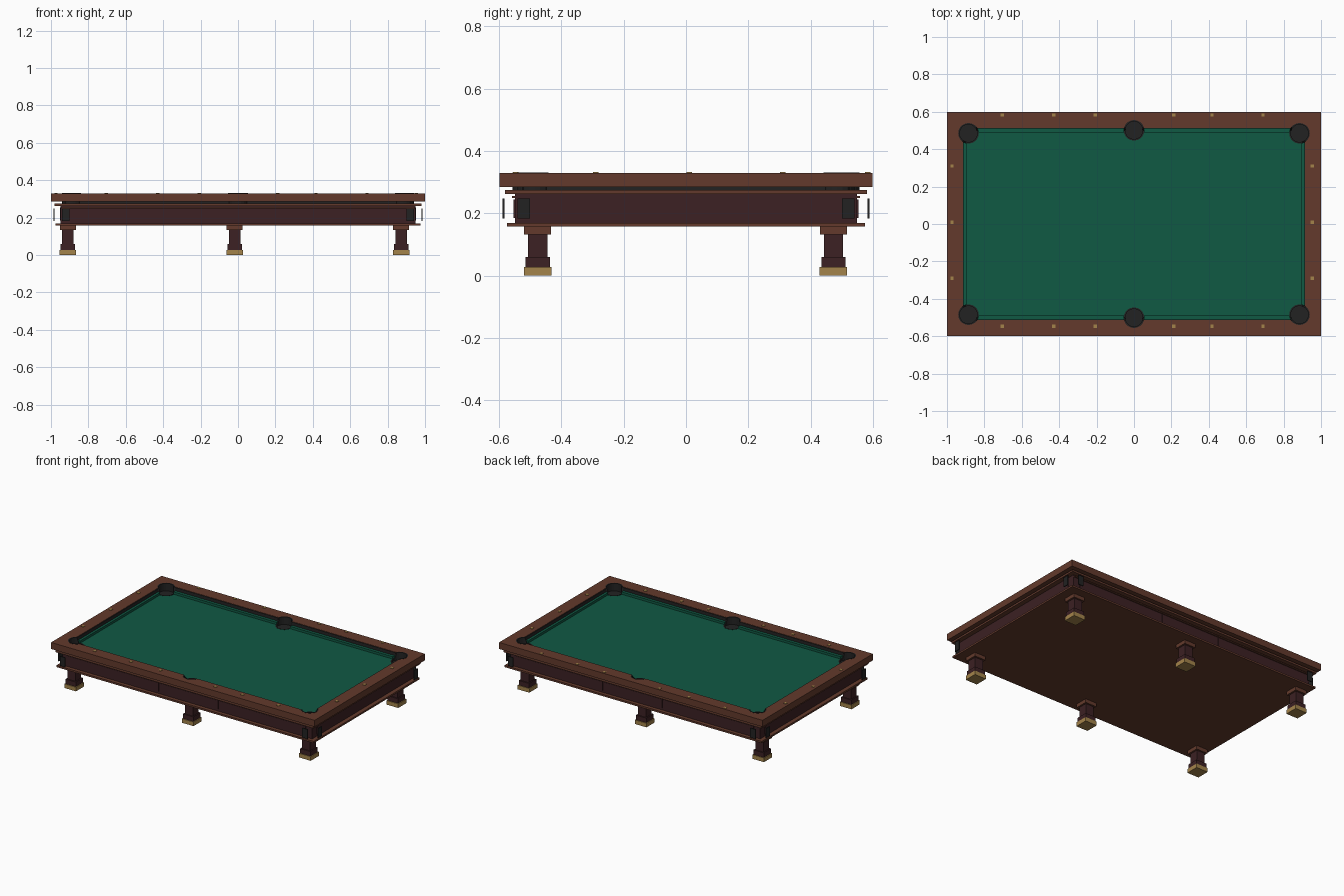
import bpy, bmesh
from math import pi, cos, sin

cube = bpy.data.objects.get("Cube")
if cube:
    bpy.data.objects.remove(cube, do_unlink=True)


def material(name, rgb):
    m = bpy.data.materials.new(name)
    m.use_nodes = True
    m.diffuse_color = (*rgb, 1)
    m.node_tree.nodes["Principled BSDF"].inputs["Base Color"].default_value = (*rgb, 1)
    return m


WOOD = material("red brown wood", (0.125, 0.042, 0.025))
DARK = material("dark mahogany", (0.045, 0.015, 0.017))
CLOTH = material("green cloth", (0.005, 0.1, 0.057))
BLACK = material("black leather", (0.016, 0.016, 0.016))
BRASS = material("brass", (0.37, 0.23, 0.07))


def add(name, bm, mat):
    bmesh.ops.recalc_face_normals(bm, faces=bm.faces)
    me = bpy.data.meshes.new(name)
    bm.to_mesh(me)
    bm.free()
    me.materials.append(mat)
    ob = bpy.data.objects.new(name, me)
    bpy.context.collection.objects.link(ob)
    return ob


def box(name, mat, x, y, z):
    """Box from (min, max) ranges."""
    bm = bmesh.new()
    bmesh.ops.create_cube(bm, size=1)
    for v in bm.verts:
        v.co = [r[0] if c < 0 else r[1] for c, r in zip(v.co, (x, y, z))]
    return add(name, bm, mat)


def slab(name, mat, hx, hy, z0, z1):
    return box(name, mat, (-hx, hx), (-hy, hy), (z0, z1))


def frame(name, mat, outer, inner, z0, z1):
    """Rectangular ring between two half-size pairs."""
    bm = bmesh.new()
    loops = [[bm.verts.new((sx * hx, sy * hy, z)) for sx, sy in ((-1, -1), (1, -1), (1, 1), (-1, 1))]
             for (hx, hy), z in ((outer, z0), (outer, z1), (inner, z1), (inner, z0))]
    for a, b in zip(loops, loops[1:] + loops[:1]):
        for i in range(4):
            j = (i + 1) % 4
            bm.faces.new((a[i], a[j], b[j], b[i]))
    return add(name, bm, mat)


# Rails, liner, cushions and bed
rail = frame("rail", WOOD, (1, 0.598), (0.915, 0.514), 0.285, 0.33)
liner = frame("rail_liner", BLACK, (0.918, 0.517), (0.911, 0.51), 0.284, 0.328)
cushion = frame("cushion", CLOTH, (0.911, 0.51), (0.895, 0.49), 0.284, 0.306)
cloth = slab("playing_cloth", CLOTH, 0.911, 0.51, 0.284, 0.29)
slate = slab("slate", BLACK, 0.925, 0.525, 0.27, 0.285)

# Pockets: round cups set into holes
SEGS, R = 20, 0.054
spots = [(sx * 0.885, sy * 0.485) for sx in (-1, 1) for sy in (-1, 1)] + [(0, 0.501), (0, -0.501)]
holes = bmesh.new()
for px, py in spots:
    bm = bmesh.new()
    ring = lambda r, z: [bm.verts.new((px + r * cos(2 * pi * i / SEGS), py + r * sin(2 * pi * i / SEGS), z))
                         for i in range(SEGS)]
    rings = [ring(R + 0.001, 0.272), ring(R + 0.001, 0.331), ring(R - 0.007, 0.331), ring(R - 0.007, 0.279)]
    for a, b in zip(rings, rings[1:]):
        for i in range(SEGS):
            j = (i + 1) % SEGS
            bm.faces.new((a[i], a[j], b[j], b[i]))
    bm.faces.new(rings[0])
    bm.faces.new(rings[-1])
    # lower the lip where the cup stands over the cloth
    for v in rings[1] + rings[2]:
        if abs(v.co.x) < 0.905 and abs(v.co.y) < 0.505:
            v.co.z = 0.291
    add("pocket", bm, BLACK)
    cut = bmesh.ops.create_cone(holes, cap_ends=True, segments=SEGS, radius1=R, radius2=R, depth=0.3)
    bmesh.ops.translate(holes, verts=cut["verts"], vec=(px, py, 0.426))
cutter = add("pocket_cutter", holes, BLACK)
cutter.hide_render = True
cutter.hide_set(True)
for ob in (rail, liner, cushion, cloth, slate):
    mod = ob.modifiers.new("pocket holes", "BOOLEAN")
    mod.operation, mod.solver, mod.object = "DIFFERENCE", "EXACT", cutter

# Brass sight markers on the rails
for x in (-0.705, -0.43, -0.207, 0.212, 0.417, 0.69):
    for y in (0.583, -0.546):
        box("sight", BRASS, (x - 0.009, x + 0.009), (y - 0.009, y + 0.009), (0.328, 0.333))
for y in (0.31, 0.01, -0.29):
    for x in (-0.973, 0.953):
        box("sight", BRASS, (x - 0.009, x + 0.009), (y - 0.009, y + 0.009), (0.328, 0.333))

# Cabinet with mouldings
slab("upper_moulding", WOOD, 0.98, 0.58, 0.262, 0.275)
slab("cabinet", DARK, 0.948, 0.549, 0.165, 0.265)
slab("lower_moulding", WOOD, 0.977, 0.574, 0.158, 0.17)
for s in (-1, 1):
    y = sorted((s * 0.54, s * 0.558))
    box("side_bead", WOOD, (-0.945, 0.945), y, (0.249, 0.256))

    # Raised panels: three on each long side, one on each end
    for x0, x1 in ((-0.9, -0.215), (-0.205, 0.235), (0.245, 0.9)):
        box("side_panel", DARK, (x0, x1), sorted((s * 0.54, s * 0.553)), (0.185, 0.245))
    box("end_panel", DARK, sorted((s * 0.94, s * 0.952)), (-0.5, 0.5), (0.185, 0.253))

    # Thin upright plates standing off the corners
    for t in (-1, 1):
        box("corner_side_plate", BLACK, sorted((s * 0.9, s * 0.94)), sorted((t * 0.583, t * 0.589)), (0.183, 0.248))
        box("corner_end_plate", BLACK, sorted((s * 0.981, s * 0.987)), sorted((t * 0.5, t * 0.54)), (0.183, 0.248))

# Six legs: cap, shaft, plinth, brass foot
for x in (-0.91, -0.018, 0.872):
    for y in (-0.476, 0.473):
        for name, mat, h, z0, z1 in (("leg_cap", WOOD, 0.043, 0.133, 0.16),
                                     ("leg_shaft", DARK, 0.031, 0.055, 0.135),
                                     ("leg_plinth", DARK, 0.039, 0.026, 0.06),
                                     ("leg_foot", BRASS, 0.044, 0, 0.028)):
            box(name, mat, (x - h, x + h), (y - h, y + h), (z0, z1))
